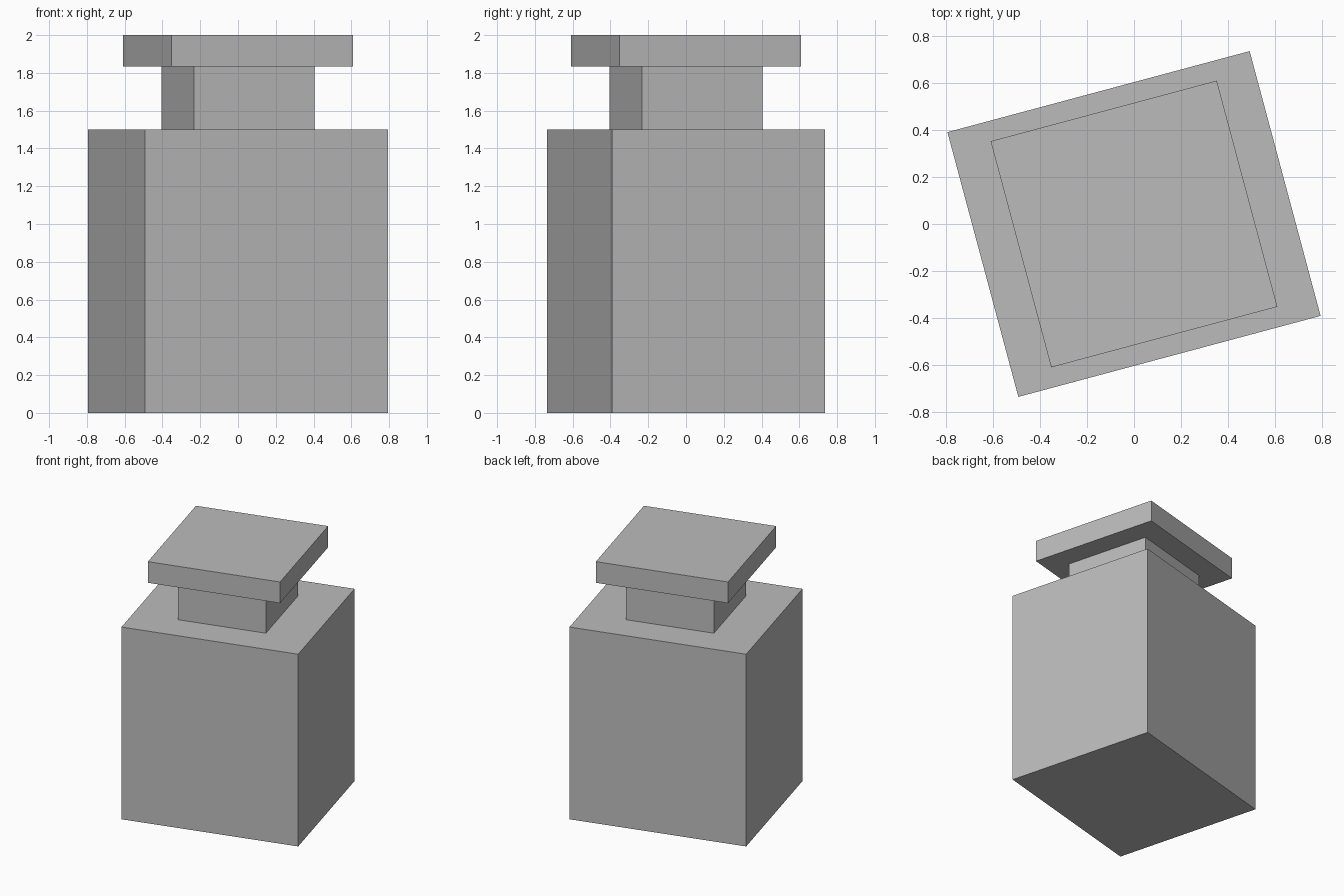
import bpy, bmesh, math
from mathutils import Matrix

if "Cube" in bpy.data.objects:
    bpy.data.objects.remove(bpy.data.objects["Cube"])

grey = bpy.data.materials.new("plain_grey")
grey.diffuse_color = (0.5, 0.5, 0.5, 1)
grey.use_nodes = True
grey.node_tree.nodes["Principled BSDF"].inputs["Base Color"].default_value = grey.diffuse_color

TURN = Matrix.Rotation(math.radians(15), 4, 'Z')


def block(name, width, depth, z0, z1):
    """Flat-faced box centred on the z axis, turned 15 degrees."""
    bm = bmesh.new()
    m = (TURN @ Matrix.Translation((0, 0, (z0 + z1) / 2))
         @ Matrix.Diagonal((width, depth, z1 - z0, 1)))
    bmesh.ops.create_cube(bm, size=1, matrix=m)
    mesh = bpy.data.meshes.new(name)
    bm.to_mesh(mesh)
    bm.free()
    mesh.materials.append(grey)
    bpy.context.collection.objects.link(bpy.data.objects.new(name, mesh))


# Bottle-like stack: body, narrow neck, wide cap
block("body", 1.33, 1.165, 0, 1.5)
block("neck", 0.66, 0.66, 1.5, 1.835)
block("cap", 0.995, 0.995, 1.835, 2.0)
